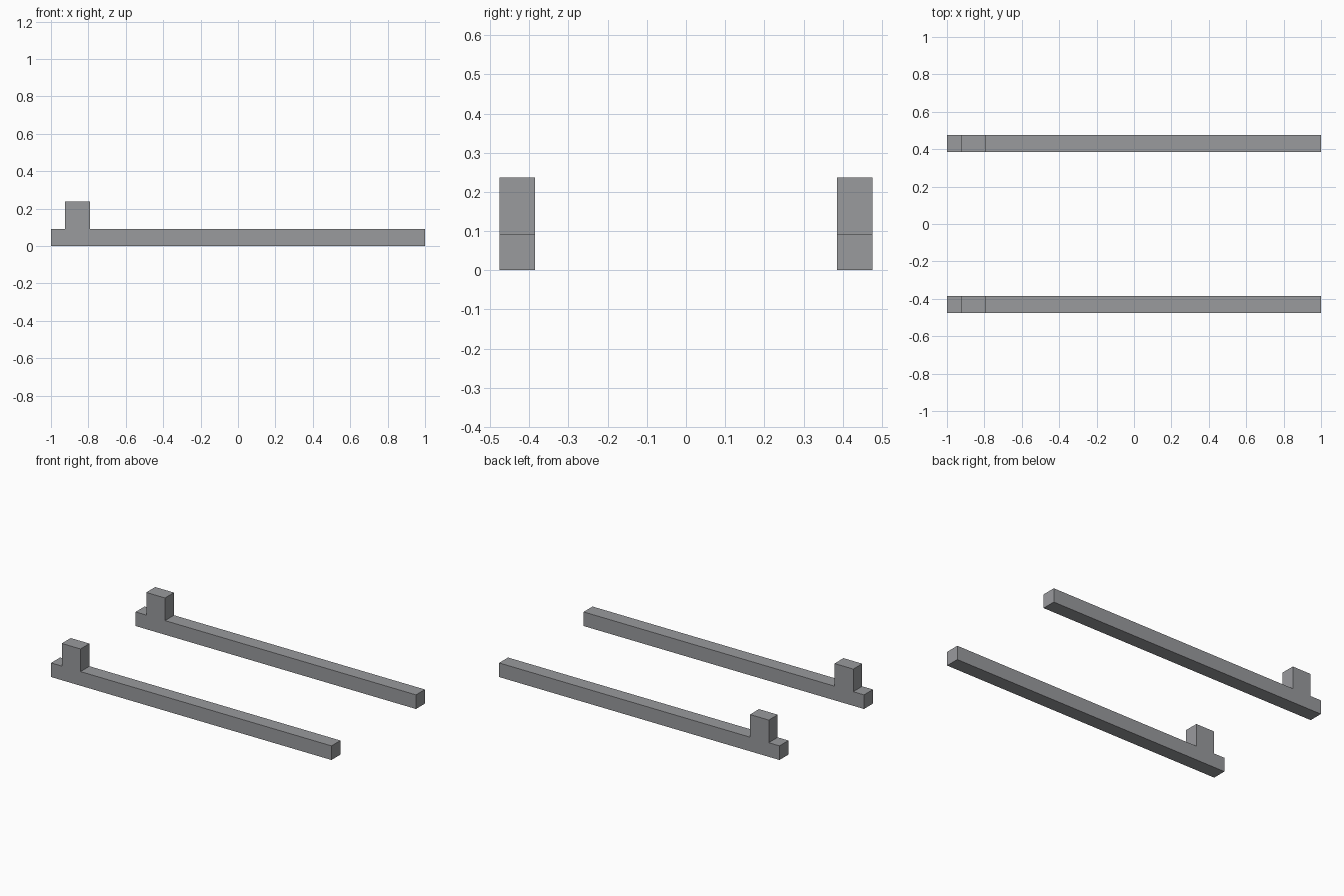
import bpy
import bmesh

if "Cube" in bpy.data.objects:
    bpy.data.objects.remove(bpy.data.objects["Cube"])

grey = bpy.data.materials.new("grey")
grey.diffuse_color = (0.32, 0.325, 0.34, 1)
grey.use_nodes = True
grey.node_tree.nodes["Principled BSDF"].inputs["Base Color"].default_value = grey.diffuse_color

# Side outline (x, z): long rail with an upright stop block near one end
PROFILE = [(-1, 0), (1, 0), (1, 0.091), (-0.79, 0.091), (-0.79, 0.237),
           (-0.924, 0.237), (-0.924, 0.091), (-1, 0.091)]
INNER, OUTER = 0.385, 0.476


def rail(name, y0, y1):
    """Extrude the side outline from y0 to y1."""
    bm = bmesh.new()
    face = bm.faces.new([bm.verts.new((x, y0, z)) for x, z in PROFILE])
    ext = bmesh.ops.extrude_face_region(bm, geom=[face], use_keep_orig=True)
    verts = [v for v in ext["geom"] if isinstance(v, bmesh.types.BMVert)]
    bmesh.ops.translate(bm, verts=verts, vec=(0, y1 - y0, 0))
    bmesh.ops.recalc_face_normals(bm, faces=bm.faces)
    mesh = bpy.data.meshes.new(name)
    bm.to_mesh(mesh)
    bm.free()
    mesh.materials.append(grey)
    bpy.context.collection.objects.link(bpy.data.objects.new(name, mesh))


# Matching pair of rails
rail("front_rail", -OUTER, -INNER)
rail("back_rail", INNER, OUTER)
